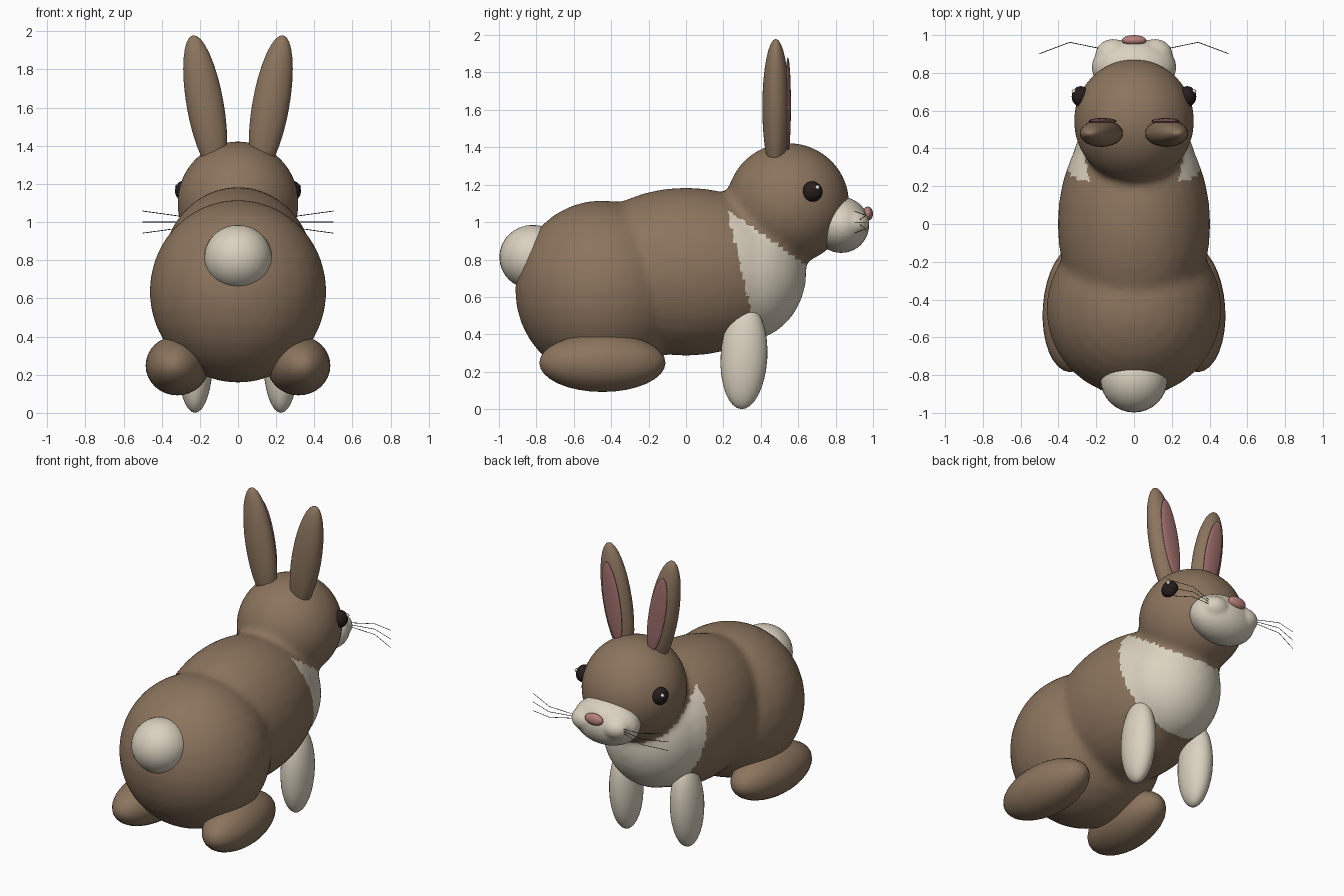
import bpy
import math

cube = bpy.data.objects.get("Cube")
if cube:
    bpy.data.objects.remove(cube, do_unlink=True)


def material(name, r, g, b):
    m = bpy.data.materials.new(name)
    m.use_nodes = True
    m.diffuse_color = (r, g, b, 1)
    node = next(n for n in m.node_tree.nodes if n.type == 'BSDF_PRINCIPLED')
    node.inputs["Base Color"].default_value = (r, g, b, 1)
    node.inputs["Roughness"].default_value = 0.8
    return m


BROWN = material("brown fur", 0.26, 0.175, 0.11)
CREAM = material("cream fur", 0.70, 0.64, 0.52)
EAR_PINK = material("inner ear pink", 0.34, 0.155, 0.15)
NOSE_PINK = material("nose pink", 0.48, 0.22, 0.20)
DARK = material("eye dark", 0.02, 0.012, 0.012)
WHITE = material("eye glint white", 0.9, 0.9, 0.9)
GREY = material("whisker grey", 0.06, 0.06, 0.06)


def ellipsoid(name, centre, radii, mat, tilt=(0, 0, 0), segments=32):
    """Smooth ellipsoid with its poles along its local z axis."""
    bpy.ops.mesh.primitive_uv_sphere_add(segments=segments, ring_count=segments // 2,
                                         radius=1, location=centre)
    ob = bpy.context.object
    ob.name = name
    ob.scale = radii
    ob.rotation_euler = [math.radians(a) for a in tilt]
    ob.data.materials.append(mat)
    bpy.ops.object.shade_smooth()
    return ob


def fuse(name, parts, voxel, smoothing):
    """Melt overlapping parts into one skin with softened seams."""
    bpy.ops.object.select_all(action='DESELECT')
    for p in parts:
        p.select_set(True)
    ob = parts[0]
    bpy.context.view_layer.objects.active = ob
    bpy.ops.object.join()
    bpy.ops.object.transform_apply(location=True, rotation=True, scale=True)
    ob.name = name
    remesh = ob.modifiers.new("skin", 'REMESH')
    remesh.mode = 'VOXEL'
    remesh.voxel_size = voxel
    soften = ob.modifiers.new("soften", 'SMOOTH')
    soften.factor = 0.5
    soften.iterations = smoothing
    for mod in ("skin", "soften"):
        bpy.ops.object.modifier_apply(modifier=mod)
    bpy.ops.object.shade_smooth()
    return ob


# Body and head in one skin
body = fuse("body", [
    ellipsoid("haunch", (0, -0.45, 0.637), (0.465, 0.465, 0.48), BROWN),
    ellipsoid("torso", (0, 0.0, 0.735), (0.405, 0.62, 0.45), BROWN),
    ellipsoid("chest", (0, 0.3, 0.73), (0.33, 0.345, 0.37), BROWN),
    ellipsoid("head", (0, 0.545, 1.1), (0.32, 0.33, 0.325), BROWN),
], 0.022, 10)

# Cream bib: in front of a slanted line and below the jaw line
body.data.materials.clear()
body.data.materials.append(BROWN)
body.data.materials.append(CREAM)
for face in body.data.polygons:
    _, y, z = face.center
    in_front = y > 0.22 + 0.24 * (1.06 - z)
    below_jaw = z < 1.07 - 0.71 * (y - 0.22)
    face.material_index = int(in_front and below_jaw)

# Tail
ellipsoid("tail", (0, -0.82, 0.813), (0.178, 0.178, 0.172), CREAM)

# Muzzle with two soft cheeks, and nose
fuse("muzzle", [
    ellipsoid("muzzle_core", (0, 0.83, 0.985), (0.225, 0.15, 0.15), CREAM),
    ellipsoid("left_cheek", (0.11, 0.895, 0.995), (0.095, 0.085, 0.075), CREAM),
    ellipsoid("right_cheek", (-0.11, 0.895, 0.995), (0.095, 0.085, 0.075), CREAM),
], 0.012, 3)
ellipsoid("nose", (0, 0.972, 1.045), (0.065, 0.028, 0.038), NOSE_PINK, segments=24)

# Paired parts
for side, s in (("left", 1), ("right", -1)):
    ellipsoid(side + "_ear", (s * 0.172, 0.48, 1.615), (0.097, 0.072, 0.37),
              BROWN, (0, s * 10, 0))
    ellipsoid(side + "_inner_ear", (s * 0.167, 0.545, 1.625), (0.06, 0.016, 0.26),
              EAR_PINK, (0, s * 10, 0))
    ellipsoid(side + "_eye", (s * 0.282, 0.675, 1.163), (0.048, 0.055, 0.055),
              DARK, segments=24)
    ellipsoid(side + "_eye_glint", (s * 0.318, 0.703, 1.186), (0.012, 0.012, 0.012),
              WHITE, segments=12)
    ellipsoid(side + "_front_leg", (s * 0.225, 0.31, 0.28), (0.093, 0.125, 0.28), CREAM,
              (-3, 0, 0))
    ellipsoid(side + "_hind_foot", (s * 0.318, -0.447, 0.248), (0.165, 0.338, 0.156),
              BROWN, (0, 0, s * 4))

    # Three whiskers fanning out from each cheek
    curve = bpy.data.curves.new(side + "_whiskers", 'CURVE')
    curve.dimensions = '3D'
    curve.bevel_depth = 0.002
    curve.bevel_resolution = 0
    curve.materials.append(GREY)
    for fan in (-1, 0, 1):
        path = [(0.16, 0.925, 1.0 + 0.01 * fan),
                (0.34, 0.962, 1.0 + 0.036 * fan),
                (0.5, 0.902, 1.0 + 0.058 * fan)]
        spline = curve.splines.new('POLY')
        spline.points.add(len(path) - 1)
        for point, (x, y, z) in zip(spline.points, path):
            point.co = (s * x, y, z, 1)
    whiskers = bpy.data.objects.new(side + "_whiskers", curve)
    bpy.context.collection.objects.link(whiskers)
